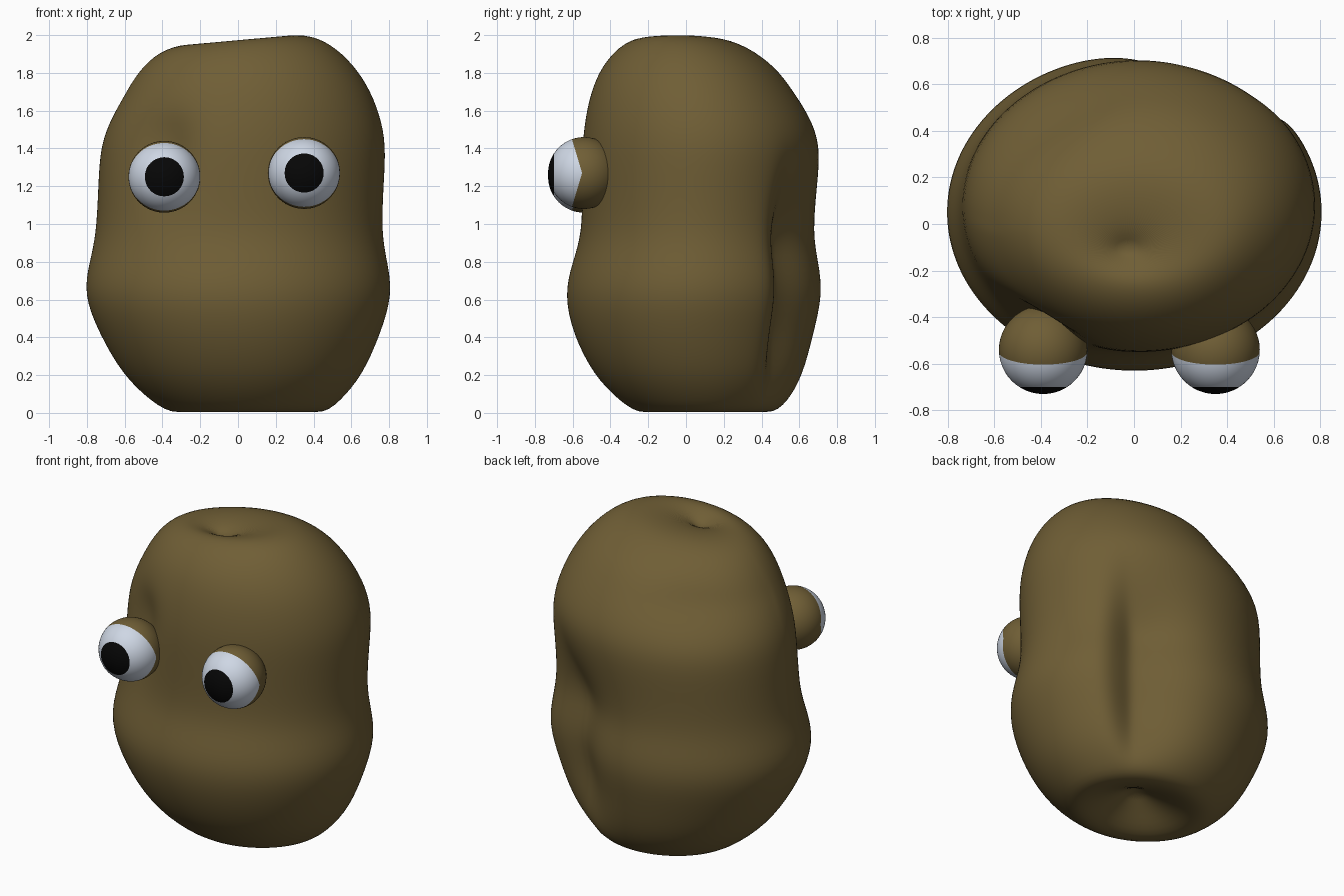
import bpy, bmesh, math
from mathutils import Vector

cube = bpy.data.objects.get("Cube")
if cube:
    bpy.data.objects.remove(cube, do_unlink=True)


def material(name, rgb):
    mat = bpy.data.materials.new(name)
    mat.use_nodes = True
    color = (*rgb, 1)
    mat.diffuse_color = color
    shader = next(n for n in mat.node_tree.nodes if n.type == 'BSDF_PRINCIPLED')
    shader.inputs["Base Color"].default_value = color
    return mat


brown = material("potato_brown", (0.16, 0.112, 0.036))
white = material("eye_white", (0.62, 0.68, 0.78))
black = material("pupil_black", (0.002, 0.002, 0.002))


def finish(bm, name, materials):
    bmesh.ops.recalc_face_normals(bm, faces=bm.faces)
    for face in bm.faces:
        face.smooth = True
    mesh = bpy.data.meshes.new(name)
    bm.to_mesh(mesh)
    bm.free()
    for mat in materials:
        mesh.materials.append(mat)
    obj = bpy.data.objects.new(name, mesh)
    bpy.context.collection.objects.link(obj)
    return obj


def smooth_step(low, high, value):
    t = min(max((value - low) / (high - low), 0), 1)
    return t * t * (3 - 2 * t)


def bell(offset, width):
    return math.exp(-(offset / width) ** 2)


# Body cross-sections: height, x min, x max, y min, y max
SECTIONS = [
    (0.07, -0.15, 0.22, -0.08, 0.23),
    (-0.025, -0.32, 0.43, -0.22, 0.44),
    (0.06, -0.46, 0.54, -0.35, 0.54),
    (0.2, -0.61, 0.66, -0.49, 0.63),
    (0.42, -0.735, 0.755, -0.6, 0.69),
    (0.63, -0.82, 0.82, -0.645, 0.74),
    (0.8, -0.785, 0.79, -0.6, 0.715),
    (0.95, -0.75, 0.76, -0.55, 0.685),
    (1.2, -0.74, 0.77, -0.55, 0.7),
    (1.42, -0.73, 0.785, -0.55, 0.715),
    (1.58, -0.67, 0.75, -0.53, 0.655),
    (1.72, -0.61, 0.685, -0.5, 0.57),
    (1.85, -0.55, 0.585, -0.45, 0.48),
    (1.96, -0.45, 0.46, -0.36, 0.33),
    (2.01, -0.31, 0.32, -0.26, 0.18),
    (1.99, -0.15, 0.11, -0.19, -0.01),
]
SEGMENTS = 96


def body_point(section, angle):
    z, x0, x1, y0, y1 = section
    p = Vector(((x0 + x1) / 2 + (x1 - x0) / 2 * math.cos(angle),
                (y0 + y1) / 2 + (y1 - y0) / 2 * math.sin(angle), z))
    turn = math.degrees(math.atan2(p.y, p.x))
    # Long crease down the back corner, steeper on one side
    off = turn - 49
    crease = 0.16 * bell(off, 8.5 if off < 0 else 29)
    crease *= smooth_step(0.05, 0.35, z) * (1 - smooth_step(0.9, 1.35, z))
    # Hollow above one eye and a flatter back shoulder
    hollow = 0.09 * bell(turn + 134, 17) * bell(z - 1.36, 0.18)
    shoulder = 0.055 * bell(turn - 130, 32) * bell(z - 1.7, 0.18)
    inward = Vector((p.x, p.y, 0)).normalized() * (crease + hollow + shoulder)
    # Sloping crown
    p.z += 0.09 * (p.x - 0.3) * smooth_step(1.5, 1.9, z)
    return p - inward


bm = bmesh.new()
rings = [[bm.verts.new(body_point(s, math.tau * i / SEGMENTS)) for i in range(SEGMENTS)]
         for s in SECTIONS]
for low, high in zip(rings, rings[1:]):
    for i in range(SEGMENTS):
        j = (i + 1) % SEGMENTS
        bm.faces.new((low[i], low[j], high[j], high[i]))
# Puckered ends
for ring, tip in ((rings[0], (0.05, 0.06, 0.17)), (rings[-1], (-0.03, -0.11, 1.9))):
    centre = bm.verts.new(tip)
    for i in range(SEGMENTS):
        bm.faces.new((ring[i], ring[(i + 1) % SEGMENTS], centre))
body = finish(bm, "body", [brown])
smoothing = body.modifiers.new("smooth", 'SUBSURF')
smoothing.levels = smoothing.render_levels = 2


# Eyes: lids meet at the sides, pupil is the front cap
RADIUS, PUPIL, LID_SLOPE = 0.19, -0.159, 0.3


def cut(bm, faces, point, normal):
    geom = set(faces)
    for face in faces:
        geom.update(face.edges)
        geom.update(face.verts)
    bmesh.ops.bisect_plane(bm, geom=list(geom), plane_co=point, plane_no=normal)


def make_eye(name, location):
    bm = bmesh.new()
    bmesh.ops.create_uvsphere(bm, u_segments=48, v_segments=32, radius=RADIUS)
    cut(bm, bm.faces[:], (0, PUPIL, 0), (0, 1, 0))
    for side in (1, -1):
        half = [f for f in bm.faces if f.calc_center_median().z * side > 0]
        cut(bm, half, (0, -0.01, 0), (0, 1, LID_SLOPE * side))
    for face in bm.faces:
        c = face.calc_center_median()
        if c.y < PUPIL:
            face.material_index = 2
        elif c.y < -0.01 - LID_SLOPE * abs(c.z):
            face.material_index = 1
    eye = finish(bm, name, [brown, white, black])
    eye.location = location


make_eye("right_eye", (-0.39, -0.54, 1.25))
make_eye("left_eye", (0.35, -0.54, 1.27))
